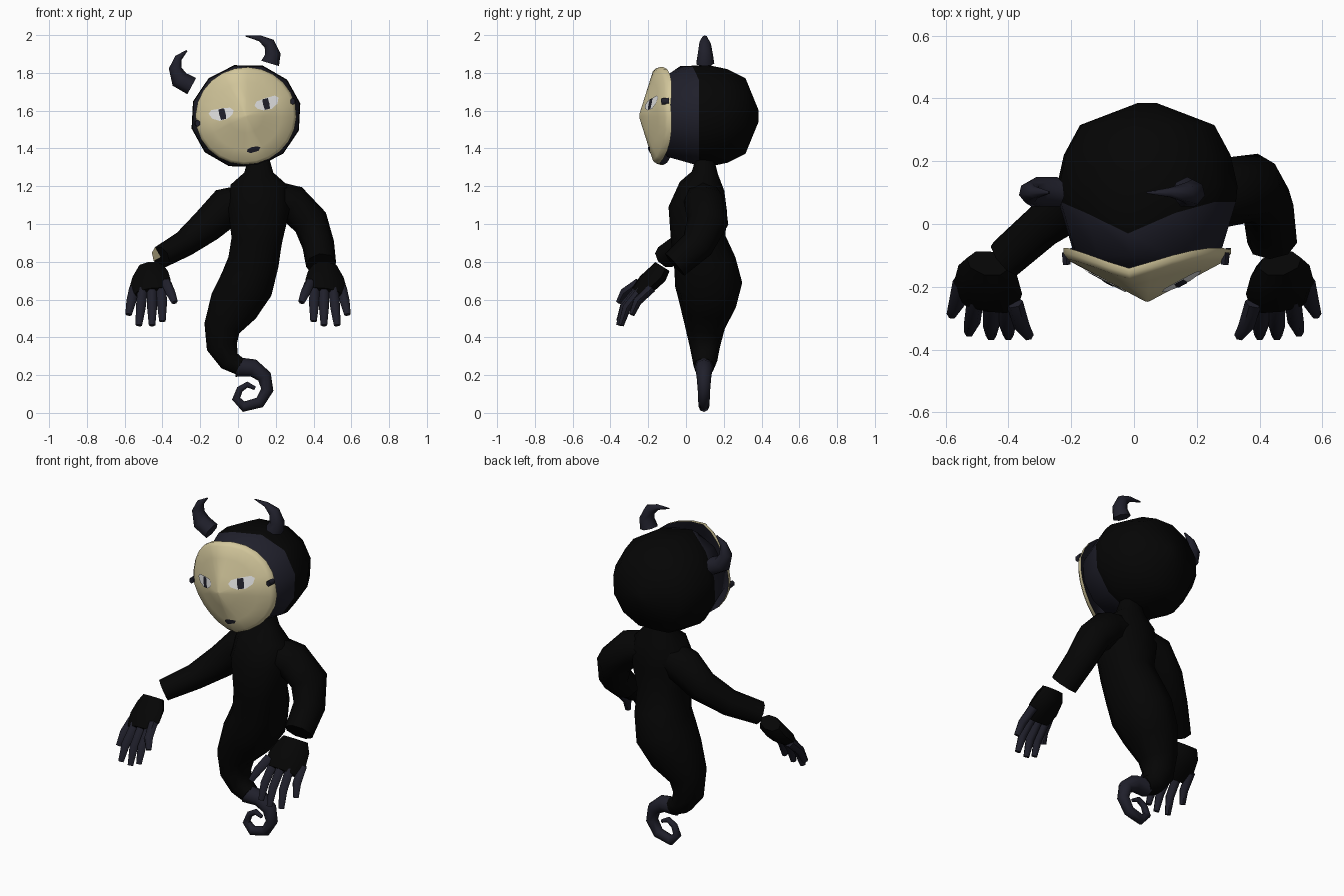
import bpy, bmesh, math
from mathutils import Vector

if "Cube" in bpy.data.objects:
    bpy.data.objects.remove(bpy.data.objects["Cube"])


def material(name, rgb):
    m = bpy.data.materials.new(name)
    m.diffuse_color = (*rgb, 1)
    m.use_nodes = True
    m.node_tree.nodes["Principled BSDF"].inputs["Base Color"].default_value = m.diffuse_color
    return m


BLACK = material("black", (0.0015, 0.0015, 0.0015))
NAVY = material("dark navy", (0.014, 0.014, 0.024))
CREAM = material("cream", (0.65, 0.57, 0.33))
WHITE = material("eye white", (0.78, 0.78, 0.78))


def finish(name, bm, mats, angle=60):
    bmesh.ops.recalc_face_normals(bm, faces=bm.faces)
    me = bpy.data.meshes.new(name)
    bm.to_mesh(me)
    bm.free()
    for m in mats:
        me.materials.append(m)
    ob = bpy.data.objects.new(name, me)
    bpy.context.collection.objects.link(ob)
    bpy.ops.object.select_all(action='DESELECT')
    ob.select_set(True)
    bpy.context.view_layer.objects.active = ob
    bpy.ops.object.shade_smooth_by_angle(angle=math.radians(angle))
    return ob


def bridge(bm, r0, r1, mat=0):
    n = len(r0)
    for i in range(n):
        f = bm.faces.new((r0[i], r0[(i + 1) % n], r1[(i + 1) % n], r1[i]))
        f.material_index = mat


def boxy(c, power):
    return math.copysign(abs(c) ** power, c)


def tube(name, path, mats, ref=(0, 1, 0), sides=8, power=1):
    """Sweep through points (x, y, z, radius along ref, radius across)."""
    bm = bmesh.new()
    pts = [Vector(p[:3]) for p in path]
    rings = []
    for i, p in enumerate(path):
        t = (pts[min(i + 1, len(pts) - 1)] - pts[max(i - 1, 0)]).normalized()
        a = Vector(ref)
        a = (a - t * a.dot(t)).normalized()
        b = t.cross(a)
        rings.append([bm.verts.new(pts[i]
                                   + a * p[3] * boxy(math.cos(2 * math.pi * k / sides), power)
                                   + b * p[4] * boxy(math.sin(2 * math.pi * k / sides), power))
                      for k in range(sides)])
    for r0, r1 in zip(rings, rings[1:]):
        bridge(bm, r0, r1)
    bm.faces.new(rings[0])
    # End cap as a fan; a second material marks its outermost (-x) wedges
    end = bm.verts.new(pts[-1])
    for k in range(sides):
        f = bm.faces.new((rings[-1][k], rings[-1][(k + 1) % sides], end))
        if len(mats) > 1 and f.calc_center_median().x < pts[-1].x - .015:
            f.material_index = 1
    return finish(name, bm, mats)


# Body and curled tail
tube("body", [(.11, .1, 1.34, .05, .06), (.11, .1, 1.27, .07, .08),
              (.11, .085, 1.2, .12, .155), (.11, .062, 1.08, .155, .17),
              (.1, .065, .92, .145, .14), (.08, .1, .79, .165, .14),
              (.045, .12, .68, .178, .15), (-.02, .115, .57, .15, .14),
              (-.085, .1, .45, .105, .1), (-.085, .1, .35, .08, .085),
              (-.045, .1, .275, .065, .06), (.01, .095, .245, .055, .048)],
     [BLACK], sides=10, power=.85)
tail = [(-.01, .243, .052), (.08, .238, .047), (.14, .192, .039), (.155, .122, .033),
        (.115, .055, .03), (.03, .033, .028), (-.01, .075, .022),
        (.01, .125, .018), (.05, .15, .016), (.09, .13, .01)]
tube("tail", [(x, .095, z, r, r) for x, z, r in tail], [NAVY], sides=8)

# Horns, floating just off the head
horns = {"horn_right": [(-.245, 1.73, .05), (-.31, 1.765, .05), (-.332, 1.825, .035),
                        (-.315, 1.88, .02), (-.27, 1.918, .004)],
         "horn_left": [(.17, 1.85, .05), (.185, 1.9, .042), (.165, 1.955, .032),
                       (.115, 1.983, .016), (.04, 1.995, .003)]}
for name, path in horns.items():
    tube(name, [(x, .1, z, r, r) for x, z, r in path], [NAVY], sides=7)

# Arms, cut at the wrist; the right one has a small pale patch on its end
tube("arm_right", [(.04, .09, 1.12, .1, .09), (-.06, .1, 1.09, .1, .105),
                   (-.165, .08, .99, .085, .09), (-.285, -.0, .895, .075, .07),
                   (-.41, -.11, .825, .068, .06)], [BLACK, CREAM])
tube("arm_left", [(.18, .085, 1.14, .1, .09), (.285, .1, 1.11, .11, .1),
                  (.385, .115, 1.01, .11, .095), (.425, .06, .89, .09, .085),
                  (.44, -.06, .785, .078, .08)], [BLACK])

# Hands: palm plus five digits, mirrored. Digits are (base x, z), (tip x, z), forward shift
digits = [((.38, .69), (.335, .585), -.045), ((.405, .66), (.40, .485), -.025),
          ((.455, .65), (.455, .463), -.02), ((.505, .65), (.525, .463), -.005),
          ((.55, .66), (.58, .52), .06)]
for side, s in (("left", 1), ("right", -1)):
    tube("palm_" + side, [(s * .465, -.125, .775, .07, .045), (s * .465, -.15, .735, .097, .055),
                          (s * .465, -.205, .685, .112, .052), (s * .465, -.255, .635, .095, .035)],
         [BLACK], ref=(1, s * .35, 0))
    for i, ((bx, bz), (tx, tz), dy) in enumerate(digits):
        y0 = -.23 + dy * .8 - (.66 - bz) * .5
        tube(f"finger_{side}_{i + 1}",
             [(s * bx, y0, bz, .027, .027),
              (s * (bx + tx) / 2, y0 - .075, (bz + tz) / 2, .026, .026),
              (s * tx, y0 - .105, tz, .017, .017)],
             [NAVY], ref=(1, 0, 0), sides=6)

# Head frame: everything on the face leans by this roll
ROLL = math.radians(13)
CX, CZ = .042, 1.572


def face_point(u, v, y):
    c, s = math.cos(ROLL), math.sin(ROLL)
    return Vector((CX + u * c - v * s, y, CZ + u * s + v * c))


# Head: rings stacked along y, navy at the front and black behind
bm = bmesh.new()
N = 12
rings = []
for y, r in [(-.17, .1), (-.1, .225), (.07, .275), (.12, .28), (.22, .258), (.315, .208), (.385, .03)]:
    ring = []
    for k in range(N):
        a = 2 * math.pi * k / N
        dip = {0: .1, 1: .035}.get(abs(k - N // 4), 0) if y == .07 else 0
        ring.append(bm.verts.new(face_point(r * 1.055 * math.cos(a),
                                            r * .985 * math.sin(a), y - dip)))
    rings.append(ring)
for i in range(len(rings) - 1):
    bridge(bm, rings[i], rings[i + 1], 1 if i < 2 else 0)
bm.faces.new(rings[0]).material_index = 1
bm.faces.new(rings[-1])
finish("head", bm, [BLACK, NAVY])


# Mask: shallow pointed shell, cream outside and navy inside
def mask_y(u, v):
    p = 1.25
    return -.25 + ((.14 * abs(u) / .27) ** p + (.08 * abs(v) / .26) ** p) ** (1 / p)


bm = bmesh.new()
N = 24


def mask_ring(r, back):
    ring = []
    for k in range(N):
        a = 2 * math.pi * k / N
        u, v = .268 * r * math.cos(a), .258 * r * math.sin(a)
        ring.append(bm.verts.new(face_point(u, v, mask_y(u, v) + back)))
    return ring


layers = [(.03, 0, 0), (.35, 0, 0), (.7, 0, 0), (.94, 0, 0), (1, .012, 0), (1, .03, 0),
          (.95, .03, 1), (.7, .018, 1), (.35, .015, 1), (.03, .015, 1)]
rings = [mask_ring(r, b) for r, b, _ in layers]
for i in range(len(rings) - 1):
    bridge(bm, rings[i], rings[i + 1], layers[i + 1][2])
bm.faces.new(rings[0])
bm.faces.new(rings[-1]).material_index = 1
finish("mask", bm, [CREAM, NAVY])


# Painted eyes and mouth as thin plates following the mask
def plate(name, outline, lift, mat):
    bm = bmesh.new()
    mid = [sum(c) / len(outline) for c in zip(*outline)]
    vs = [bm.verts.new(face_point(u, v, mask_y(u, v) - lift)) for u, v in outline]
    c = bm.verts.new(face_point(*mid, mask_y(*mid) - lift))
    for i in range(len(vs)):
        bm.faces.new((vs[i], vs[(i + 1) % len(vs)], c))
    ob = finish(name, bm, [mat])
    if sum(p.normal.y for p in ob.data.polygons) > 0:
        ob.data.flip_normals()


for side, s in (("left", 1), ("right", -1)):
    eye = [(-.065, .008), (-.05, .026), (0, .033), (.05, .035), (.068, .02),
           (.055, -.01), (.02, -.03), (-.025, -.028), (-.055, -.012)]
    plate("eye_" + side, [(s * (.122 + u), .036 + v) for u, v in eye], .005, WHITE)
    pupil = [(-.015, .03), (.015, .03), (.017, 0), (.014, -.027), (-.014, -.027), (-.017, 0)]
    plate("pupil_" + side, [(s * .119 + u, .036 + v) for u, v in pupil], .008, NAVY)
    # Strap tab at the mask edge
    tube("strap_" + side, [(*face_point(s * .258, .02, -.13), .018, .014),
                           (*face_point(s * .262, .02, -.09), .018, .014)],
         [NAVY], ref=(0, 0, 1), sides=6)
plate("mouth", [(-.038, -.185), (-.03, -.173), (-.01, -.168), (.02, -.17), (.038, -.178),
                (.025, -.194), (-.02, -.198)], .006, NAVY)
